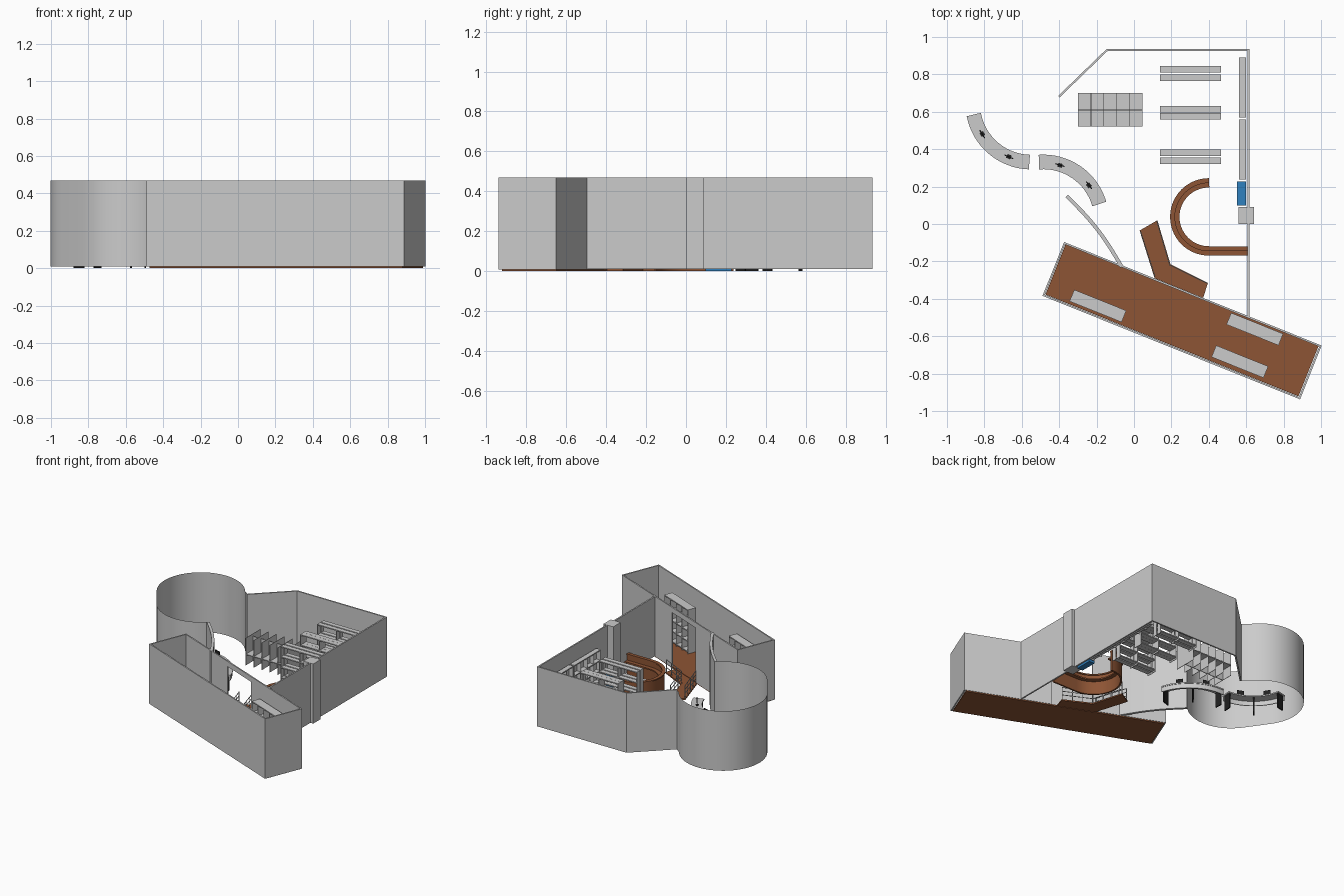
import bpy, bmesh, math
from mathutils import Vector, Matrix

if "Cube" in bpy.data.objects:
    bpy.data.objects.remove(bpy.data.objects["Cube"])


def material(name, rgb):
    m = bpy.data.materials.new(name)
    m.diffuse_color = (*rgb, 1)
    m.use_nodes = True
    m.node_tree.nodes["Principled BSDF"].inputs["Base Color"].default_value = m.diffuse_color
    return m


BROWN = material("brown_wood", (0.27, 0.09, 0.035))
BLUE = material("blue_paint", (0.03, 0.22, 0.52))
BLACK = material("black_metal", (0.015, 0.015, 0.015))
TOP = 0.47


def finish(name, bm, mat=None, smooth=False):
    bmesh.ops.recalc_face_normals(bm, faces=bm.faces)
    me = bpy.data.meshes.new(name)
    bm.to_mesh(me)
    bm.free()
    ob = bpy.data.objects.new(name, me)
    bpy.context.collection.objects.link(ob)
    if mat:
        me.materials.append(mat)
    if smooth:
        bpy.ops.object.select_all(action='DESELECT')
        ob.select_set(True)
        bpy.context.view_layer.objects.active = ob
        bpy.ops.object.shade_smooth_by_angle(angle=math.radians(30))
    return ob


def boxes(name, items, loc=(0, 0), rot=0, mat=None):
    """Boxes given as (x0, x1, y0, y1, z0, z1), turned and placed together."""
    bm = bmesh.new()
    place = Matrix.Translation((*loc, 0)) @ Matrix.Rotation(math.radians(rot), 4, 'Z')
    for x0, x1, y0, y1, z0, z1 in items:
        m = place @ Matrix.Translation(((x0 + x1) / 2, (y0 + y1) / 2, (z0 + z1) / 2))
        m = m @ Matrix.Diagonal((x1 - x0, y1 - y0, z1 - z0, 1))
        bmesh.ops.create_cube(bm, size=1, matrix=m)
    return finish(name, bm, mat)


def prism(name, outline, z0, z1, mat=None, smooth=False):
    bm = bmesh.new()
    f = bm.faces.new([bm.verts.new((x, y, z0)) for x, y in outline])
    g = bmesh.ops.extrude_face_region(bm, geom=[f])
    for v in g['geom']:
        if isinstance(v, bmesh.types.BMVert):
            v.co.z = z1
    return finish(name, bm, mat, smooth)


def offset(pts, d):
    """Mitred parallel of a path, to its left for positive d."""
    p = [Vector(q) for q in pts]
    out = []
    for i in range(len(p)):
        a = (p[i] - p[i - 1]).normalized() if i else None
        b = (p[i + 1] - p[i]).normalized() if i < len(p) - 1 else None
        a, b = a or b, b or a
        t = (a + b).normalized()
        out.append(p[i] + Vector((-t.y, t.x)) * d / max(0.3, t.dot(a)))
    return [tuple(q) for q in out]


def strip(name, path, d0, d1, z0, z1, mat=None, smooth=False):
    prism(name, offset(path, d0) + offset(path, d1)[::-1], z0, z1, mat, smooth)


def arc(cx, cy, r, a0, a1, n):
    ts = [math.radians(a0 + (a1 - a0) * i / n) for i in range(n + 1)]
    return [(cx + r * math.cos(t), cy + r * math.sin(t)) for t in ts]


def bookcase(name, loc, length, depth, rot=0, height=0.35, bays=4, shelves=4, back=False):
    l, d, t = length / 2, depth / 2, 0.004
    items = [(-l + (length - t) * i / bays, -l + (length - t) * i / bays + t, -d, d, 0.01, height)
             for i in range(bays + 1)]
    items += [(-l, l, -d, d, z - 0.008, z) for z in
              [0.03 + (height - 0.03) * i / shelves for i in range(shelves + 1)]]
    if back:
        items.append((-l, l, d - t, d, 0.01, height))
    boxes(name, items, loc, rot)


# Main room walls and pillar
strip("room_wall", [(0.618, -0.5), (0.618, 0.935), (-0.147, 0.935), (-0.405, 0.685)],
      0, 0.011, 0.01, TOP)
boxes("pillar", [(0.558, 0.642, 0.0, 0.09, 0.01, TOP)])

# Rounded reading room: thin single-surface wall, two half circles on a slanted axis
axis = Matrix.Rotation(math.radians(35), 2)
local = arc(0, 0.103, 0.309, 0, 180, 28) + arc(0, -0.103, 0.309, 180, 279, 16)
centre = axis @ Vector((-0.26, 0.737))
path = [Vector((-0.4, 0.685))] + [centre + axis @ Vector(p) for p in local] + [Vector((-0.36, 0.15))]
bm = bmesh.new()
prev = None
for x, y in path:
    pair = bm.verts.new((x, y, 0.01)), bm.verts.new((x, y, TOP))
    if prev:
        bm.faces.new((prev[0], pair[0], pair[1], prev[1]))
    prev = pair
finish("round_wall", bm, smooth=True)

# Curved wall joining the round room to the long hall
a, b = Vector((-0.36, 0.15)), Vector((-0.065, -0.23))
bulge = Vector((0.79, 0.61)) * 0.02
path = [tuple(a.lerp(b, i / 12) + bulge * math.sin(math.pi * i / 12)) for i in range(13)]
strip("curved_wall", path, -0.01, 0.01, 0.01, TOP, smooth=True)

# Long entrance hall with a tall opening in its rear wall
HALL, TURN = (0.257, -0.517), -21.9
L, W, T = 0.742, 0.155, 0.01
boxes("hall_floor", [(-L + 0.012, L - 0.014, -W + 0.012, W - 0.004, 0, 0.01)], HALL, TURN, BROWN)
boxes("hall_walls", [(-L, L, -W, -W + T, 0.008, TOP),
                     (-L, -L + T, -W + T, W - T, 0.008, TOP), (L - T, L, -W + T, W - T, 0.008, TOP),
                     (-L, -0.2, W - T, W, 0.008, TOP), (0.1, L, W - T, W, 0.008, TOP),
                     (-0.2, 0.1, W - T, W, 0.43, TOP)], HALL, TURN)
for i, p in enumerate([(-0.193, -0.438), (0.646, -0.562), (0.566, -0.736)]):
    bookcase(f"hall_bookcase_{i + 1}", p, 0.30, 0.067, TURN, bays=4)

# Angled ramp with railings
prism("ramp", [(0.03, -0.035), (0.125, 0.02), (0.195, -0.215), (0.395, -0.315),
               (0.37, -0.395), (0.11, -0.29)], 0, 0.01, BROWN)


def railing(name, pts):
    for n, (p, q) in enumerate(zip(pts, pts[1:])):
        p, q = Vector(p), Vector(q)
        length = (q - p).length
        posts = max(1, round(length / 0.07))
        items = [(0, length, -0.002, 0.002, z, z + 0.004) for z in (0.045, 0.075, 0.105)]
        items += [(length * i / posts - 0.002, length * i / posts + 0.002, -0.002, 0.002, 0.01, 0.109)
                  for i in range(posts + 1)]
        d = q - p
        boxes(f"{name}_{n + 1}", items, p, math.degrees(math.atan2(d.y, d.x)))


railing("left_railing", [(0.036, -0.04), (0.113, -0.28)])
railing("right_railing", [(0.122, 0.014), (0.19, -0.219), (0.389, -0.317)])

# Horseshoe service counter: high outer ledge, lower inner desk
path = arc(0.40, 0.038, 0.207, 90, 270, 28) + [(0.607, -0.169)]
strip("counter_front", path, 0.008, 0.02, 0.0, 0.15, BROWN, True)
strip("counter_ledge", path, 0, 0.026, 0.15, 0.16, BROWN, True)
strip("counter_desk", path, 0.02, 0.05, 0.10, 0.11, BROWN, True)

# Blue cabinet beside the pillar
boxes("blue_cabinet", [(0.552, 0.6, 0.098, 0.228, 0, 0.12)], mat=BLUE)

# Double rows of open bookshelves
for i, (y0, y1) in enumerate([(0.338, 0.382), (0.577, 0.613), (0.783, 0.827)]):
    for j, y in enumerate((y0, y1)):
        bookcase(f"row_{i + 1}_shelf_{j + 1}", (0.302, y), 0.325, 0.035, bays=2, shelves=4)

# Shelves along the right wall
for i, y in enumerate((0.398, 0.73)):
    bookcase(f"wall_bookcase_{i + 1}", (0.581, y), 0.32, 0.038, -90, bays=4, back=True)

# Low magazine rack with dividers both sides of a spine
rack = [(-0.3, 0.045, 0.608, 0.612, 0.01, 0.2), (-0.3, 0.045, 0.52, 0.70, 0.09, 0.096)]
rack += [(-0.3 + 0.0685 * i, -0.297 + 0.0685 * i, 0.52, 0.70, 0.01, 0.22) for i in range(6)]
boxes("magazine_rack", rack)

# Two curved computer desks with black legs and screens
for n, (cx, cy, a0, a1) in enumerate([(-0.55, 0.643, 191, 268), (-0.485, 0.02, 16.5, 94)]):
    path = arc(cx, cy, 0.351, a0, a1, 16)
    strip(f"desk_top_{n + 1}", path, 0, 0.078, 0.115, 0.125, smooth=True)
    strip(f"desk_apron_{n + 1}", path, 0.004, 0.01, 0.08, 0.115, smooth=True)
    for k in range(3):
        ang = a0 + 2 + (a1 - a0 - 4) * k / 2
        boxes(f"desk_{n + 1}_leg_{k + 1}", [(0.28, 0.338, -0.004, 0.004, 0, 0.115)],
              (cx, cy), ang, BLACK)
    for k in range(2):
        ang = a0 + (a1 - a0) * (0.27 + 0.46 * k)
        boxes(f"desk_{n + 1}_screen_{k + 1}",
              [(0.305, 0.311, -0.025, 0.025, 0.14, 0.175), (0.306, 0.310, -0.004, 0.004, 0.125, 0.14),
               (0.296, 0.318, -0.012, 0.012, 0.125, 0.128)], (cx, cy), ang, BLACK)
